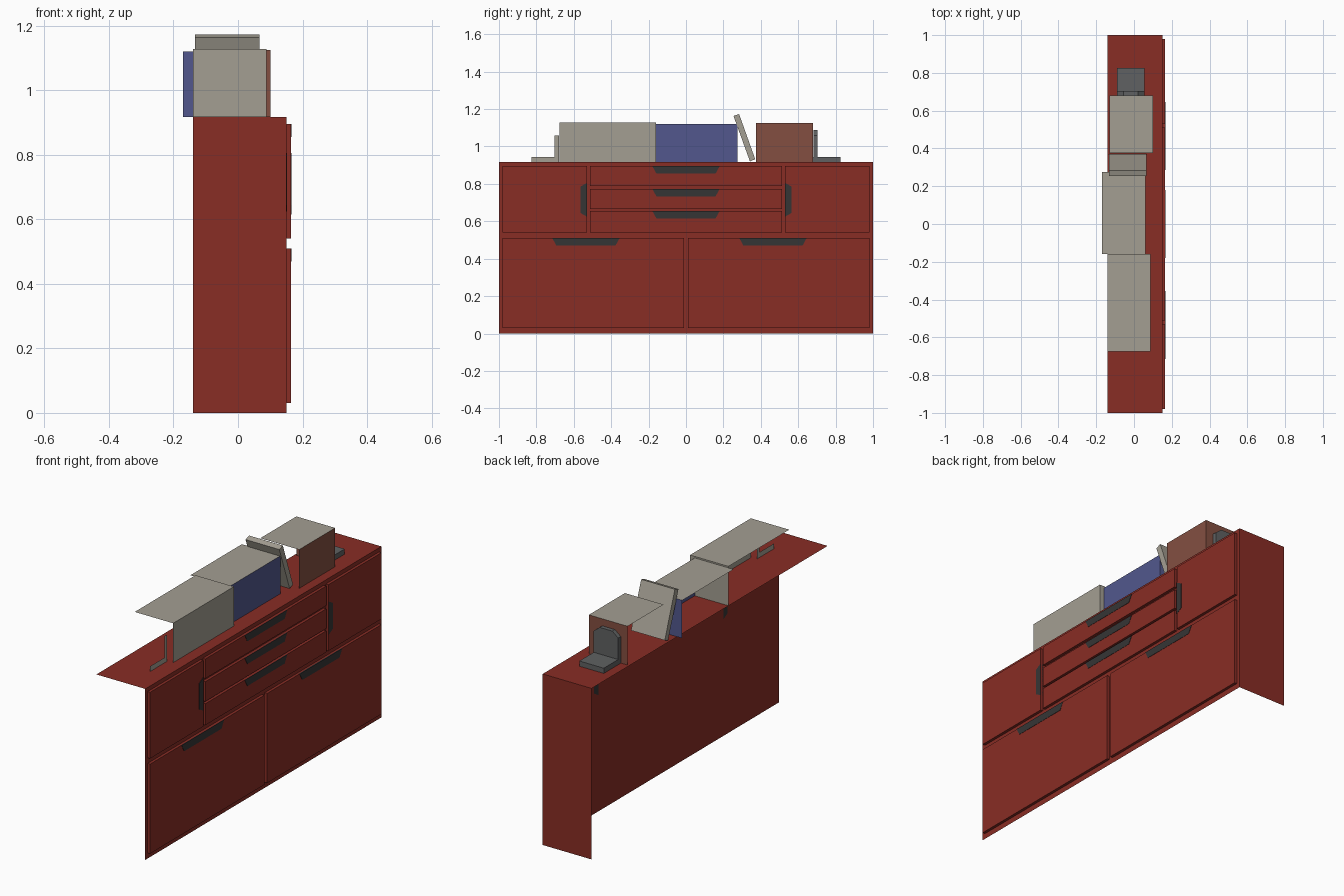
import bpy
import bmesh
from mathutils import Vector

if "Cube" in bpy.data.objects:
    bpy.data.objects.remove(bpy.data.objects["Cube"])


def material(name, rgb):
    m = bpy.data.materials.new(name)
    m.diffuse_color = (*rgb, 1)
    m.use_nodes = True
    m.node_tree.nodes["Principled BSDF"].inputs["Base Color"].default_value = m.diffuse_color
    return m


RED = material("red_lacquer", (0.25, 0.026, 0.018))
BEIGE = material("beige_paper", (0.37, 0.345, 0.29))
BLUE = material("blue_cover", (0.085, 0.097, 0.27))
BROWN = material("brown_cover", (0.23, 0.078, 0.053))
DARK = material("dark_handle", (0.036, 0.036, 0.036))
GREY = material("grey_metal", (0.115, 0.12, 0.122))


def finish(name, bm, mats):
    me = bpy.data.meshes.new(name)
    bm.to_mesh(me)
    bm.free()
    for m in mats:
        me.materials.append(m)
    ob = bpy.data.objects.new(name, me)
    bpy.context.collection.objects.link(ob)
    return ob


def box(name, x, y, z, mat, drop=(), top_mat=None):
    """Box from ranges; faces whose direction is listed in drop are left open."""
    bm = bmesh.new()
    bmesh.ops.create_cube(bm, size=1)
    bm.normal_update()
    dirs = {"-x": (-1, 0, 0), "-y": (0, -1, 0), "-z": (0, 0, -1)}
    for f in bm.faces:
        f.material_index = 1 if top_mat and f.normal.z > 0.5 else 0
    open_faces = [f for f in bm.faces
                  if any(f.normal.dot(Vector(dirs[d])) > 0.9 for d in drop)]
    bmesh.ops.delete(bm, geom=open_faces, context='FACES')
    for v in bm.verts:
        v.co = [r[0] if c < 0 else r[1] for c, r in zip(v.co, (x, y, z))]
    return finish(name, bm, [mat] + ([top_mat] if top_mat else []))


def prism(name, pts, axis, lo, hi, mat):
    """Profile extruded along x (points are y,z) or along y (points are x,z)."""
    bm = bmesh.new()
    place = (lambda a, b: (lo, a, b)) if axis == 'x' else (lambda a, b: (a, lo, b))
    face = bm.faces.new([bm.verts.new(place(a, b)) for a, b in pts])
    if hi != lo:
        ext = bmesh.ops.extrude_face_region(bm, geom=[face], use_keep_orig=True)
        move = Vector((hi - lo, 0, 0)) if axis == 'x' else Vector((0, hi - lo, 0))
        for v in ext["geom"]:
            if isinstance(v, bmesh.types.BMVert):
                v.co += move
        bmesh.ops.recalc_face_normals(bm, faces=bm.faces[:])
    else:
        face.normal_update()
        if face.normal.x < 0:
            face.normal_flip()
    return finish(name, bm, [mat])


TOP = 0.917
OPEN = ("-x", "-y", "-z")

# cabinet shell, open at the back, the near end and underneath
box("cabinet_body", (-0.14, 0.15), (-1, 1), (0, TOP), RED, OPEN)

# doors and drawer fronts
panels = {
    "upper_door_near": ((-0.98, -0.53), (0.54, 0.895)),
    "upper_door_far": ((0.53, 0.98), (0.54, 0.895)),
    "lower_door_near": ((-0.98, -0.012), (0.03, 0.51)),
    "lower_door_far": ((0.012, 0.98), (0.03, 0.51)),
    "drawer_top": ((-0.512, 0.512), (0.79, 0.895)),
    "drawer_middle": ((-0.512, 0.512), (0.667, 0.773)),
    "drawer_bottom": ((-0.512, 0.512), (0.54, 0.655)),
}
for name, (y, z) in panels.items():
    box(name, (0.15, 0.165), y, z, RED, ("-x",))

# flat tapered handles
for i, (y, z) in enumerate([(0, 0.895), (0, 0.773), (0, 0.655),
                            (-0.535, 0.51), (0.465, 0.51)]):
    prism(f"drawer_handle_{i + 1}",
          [(y - 0.18, z), (y + 0.18, z), (y + 0.158, z - 0.04), (y - 0.158, z - 0.04)],
          'x', 0.16, 0.1665, DARK)
for side, s in (("near", -1), ("far", 1)):
    prism(f"door_handle_{side}",
          [(s * 0.53, 0.625), (s * 0.53, 0.805), (s * 0.565, 0.785), (s * 0.565, 0.645)],
          'x', 0.149, 0.1665, DARK)

# rows of books, open on the hidden sides
box("beige_books", (-0.14, 0.088), (-0.675, -0.16), (TOP, 1.128), BEIGE, OPEN)
box("blue_books", (-0.17, 0.06), (-0.16, 0.275), (TOP, 1.12), BLUE, OPEN, BEIGE)
box("brown_books", (-0.13, 0.10), (0.375, 0.68), (TOP, 1.125), BROWN, OPEN, BEIGE)

# leaning book
prism("leaning_book", [(0.254, 1.163), (0.284, 1.173), (0.37, 0.932), (0.342, 0.92)],
      'x', -0.133, 0.067, BEIGE)

# far bookend: foot and upright with clipped corners
box("bookend_foot", (-0.09, 0.055), (0.68, 0.825), (TOP, 0.945), GREY, ("-z",))
prism("bookend_upright",
      [(-0.09, TOP), (0.055, TOP), (0.055, 1.06), (0.02, 1.088), (-0.055, 1.088), (-0.09, 1.06)],
      'y', 0.681, 0.703, GREY)

# near bookend: only its side profile
prism("near_bookend_side",
      [(-0.825, TOP), (-0.678, TOP), (-0.678, 1.06), (-0.703, 1.06), (-0.703, 0.945), (-0.825, 0.945)],
      'x', 0.055, 0.055, BEIGE)
